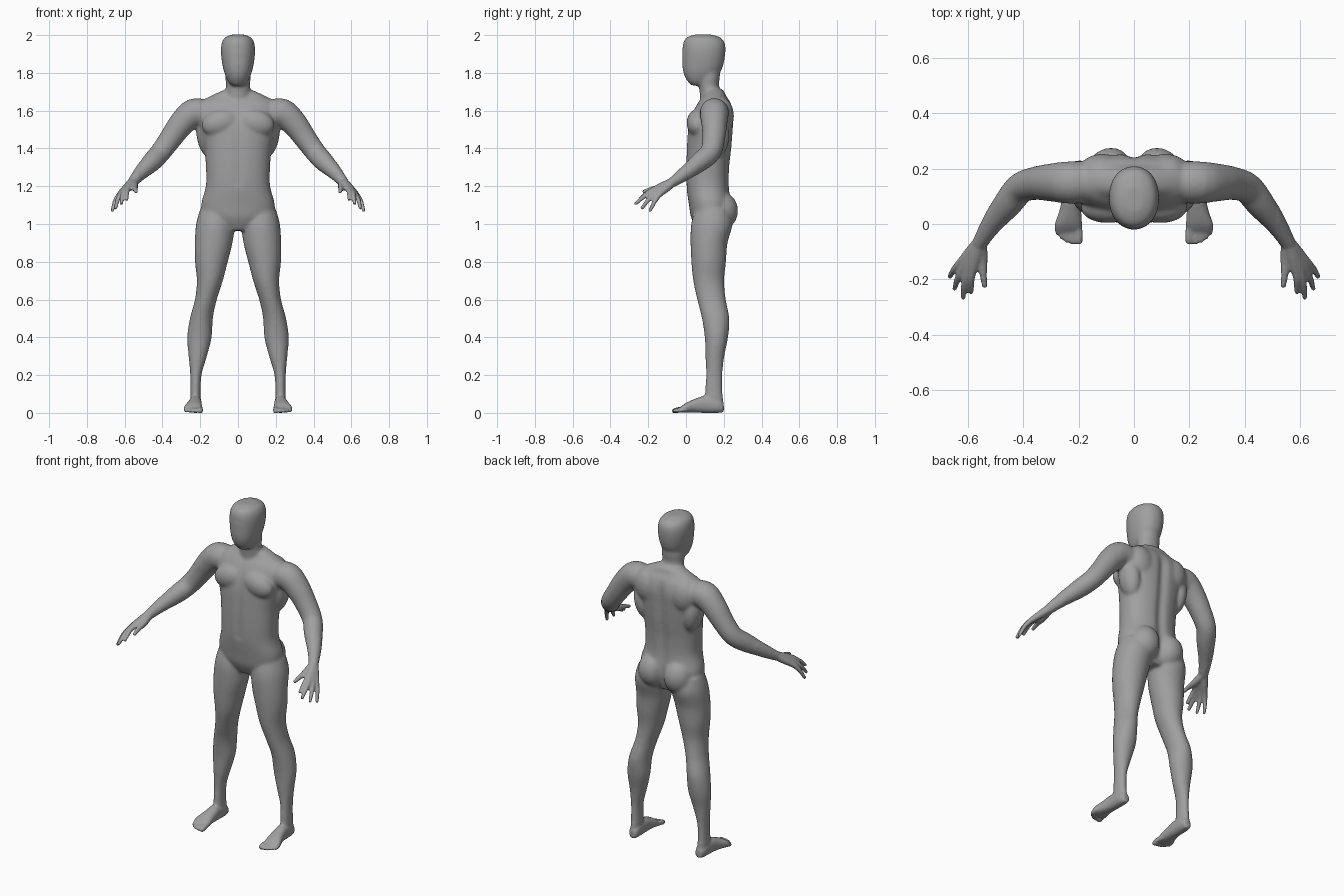
import bpy, bmesh, math
from mathutils import Vector, Matrix

if "Cube" in bpy.data.objects:
    bpy.data.objects.remove(bpy.data.objects["Cube"])

bm = bmesh.new()


def spline(rows, steps=4):
    """Catmull-Rom interpolation of number rows."""
    out = []
    for i in range(len(rows) - 1):
        a, b = rows[max(i - 1, 0)], rows[i]
        c, d = rows[i + 1], rows[min(i + 2, len(rows) - 1)]
        for s in range(steps):
            t = s / steps
            out.append([0.5 * (2 * q + (r - p) * t + (2 * p - 5 * q + 4 * r - w) * t * t
                               + (3 * q - p - 3 * r + w) * t ** 3)
                        for p, q, r, w in zip(a, b, c, d)])
    return out + [list(rows[-1])]


def loft(rings, power=2.0, sides=32):
    """Closed skin through rings of (centre, u axis, v axis)."""
    loops = []
    for c, u, v in rings:
        loop = []
        for k in range(sides):
            a = 2 * math.pi * k / sides
            ca, sa = math.cos(a), math.sin(a)
            f = (abs(ca) ** power + abs(sa) ** power) ** (-1 / power)
            loop.append(bm.verts.new(c + u * ca * f + v * sa * f))
        loops.append(loop)
    for p, q in zip(loops, loops[1:]):
        for k in range(sides):
            bm.faces.new((p[k], p[(k + 1) % sides], q[(k + 1) % sides], q[k]))
    bm.faces.new(loops[0][::-1])
    bm.faces.new(loops[-1])


def stack(rows, power=2.0):
    """Horizontal sections: z, centre x, centre y, radius x, radius y."""
    loft([(Vector((x, y, z)), Vector((rx, 0, 0)), Vector((0, ry, 0)))
          for z, x, y, rx, ry in spline(rows)], power)


def blob(c, r, tilt=0.0):
    m = Matrix.Translation(c) @ Matrix.Rotation(tilt, 4, 'Y') @ Matrix.Diagonal((*r, 1))
    bmesh.ops.create_uvsphere(bm, u_segments=24, v_segments=16, radius=1, matrix=m)


def tube(rows, ref=(0, 0, 1)):
    """Round limb through x, y, z, radius with rounded ends."""
    pts = spline(rows)
    rings = []
    for i, p in enumerate(pts):
        t = Vector(pts[min(i + 1, len(pts) - 1)][:3]) - Vector(pts[max(i - 1, 0)][:3])
        u = t.cross(Vector(ref)).normalized()
        v = t.cross(u).normalized()
        rings.append((Vector(p[:3]), u * p[3], v * p[3]))
    loft(rings, sides=20)
    for p in (pts[0], pts[-1]):
        blob(p[:3], (p[3],) * 3)


# Leg
stack([(1.08, .115, .14, .085, .09), (1.0, .12, .137, .102, .11), (.9, .129, .122, .1, .098),
       (.8, .141, .12, .087, .092), (.7, .149, .12, .069, .082), (.6, .17, .135, .058, .076),
       (.5, .194, .157, .061, .073), (.4, .204, .161, .065, .062), (.3, .213, .153, .049, .05),
       (.2, .223, .149, .03, .044), (.1, .225, .147, .028, .047), (.03, .225, .15, .028, .05)])
# Buttock
blob((.083, .188, 1.07), (.088, .088, .1))
# Foot, sections along y
foot = [(.2, .222, .028, .02, .024), (.17, .224, .04, .031, .04), (.1, .226, .045, .034, .045),
        (.05, .23, .038, .039, .037), (0, .237, .027, .049, .026), (-.03, .238, .016, .046, .014)]
loft([(Vector((x, y, z)), Vector((rx, 0, 0)), Vector((0, 0, rz)))
      for y, x, z, rx, rz in spline(foot)], 2.3)
# Toes
for x, y, r in ((.2, -.06, .015), (.222, -.064, .011), (.241, -.058, .011),
                (.259, -.047, .0105), (.276, -.03, .01)):
    tube([(x * .8 + .046, .01, .02, r), (x, y + .03, .018, r), (x, y, .011, r)])
# Arm and shoulder
tube([(.17, .15, 1.58, .075), (.235, .15, 1.588, .077), (.3, .15, 1.53, .069),
      (.355, .147, 1.455, .061), (.41, .13, 1.38, .056), (.455, .075, 1.33, .053),
      (.51, .005, 1.275, .04), (.555, -.065, 1.225, .028)], (0, 1, .3))
# Palm and fingers
for knuckle, tip in (((.582, -.165, 1.186), (.588, -.245, 1.13)),
                     ((.6, -.168, 1.178), (.617, -.265, 1.108)),
                     ((.615, -.158, 1.166), (.648, -.232, 1.085)),
                     ((.627, -.14, 1.156), (.665, -.19, 1.072))):
    k, t, w = Vector(knuckle), Vector(tip), Vector((.557, -.065, 1.225))
    mid = k.lerp(t, .5) + Vector((.004, 0, .007))
    tube([(*w, .024), (*w.lerp(k, .5), .021), (*k, .0155), (*mid, .0125), (*t, .0095)])
tube([(.552, -.08, 1.215, .022), (.548, -.13, 1.195, .019), (.545, -.18, 1.185, .0135),
      (.54, -.222, 1.172, .0105)])
# Chest muscle, shoulder blade and side muscle
blob((.095, .058, 1.535), (.1, .055, .07), .25)
blob((.115, .19, 1.57), (.085, .064, .1), .2)
blob((.165, .16, 1.47), (.055, .07, .12), .15)

# Mirror the paired parts
geo = bmesh.ops.duplicate(bm, geom=bm.verts[:] + bm.edges[:] + bm.faces[:])['geom']
for e in geo:
    if isinstance(e, bmesh.types.BMVert):
        e.co.x *= -1

# Torso
stack([(.965, 0, .13, .07, .07), (1.03, 0, .13, .17, .102), (1.1, 0, .128, .195, .112),
       (1.2, 0, .116, .17, .114), (1.3, 0, .116, .17, .116), (1.4, 0, .123, .178, .12),
       (1.5, 0, .13, .2, .12), (1.58, 0, .142, .21, .112), (1.64, 0, .15, .2, .088),
       (1.675, 0, .152, .15, .062), (1.71, 0, .15, .075, .05)], 2.3)
# Neck
stack([(1.6, 0, .15, .08, .07), (1.68, 0, .138, .07, .065), (1.73, 0, .122, .064, .053),
       (1.78, 0, .122, .067, .058), (1.85, 0, .12, .06, .06)])
# Head
stack([(1.733, 0, .06, .03, .032), (1.75, 0, .066, .049, .054), (1.78, 0, .076, .065, .083),
       (1.82, 0, .086, .078, .104), (1.87, 0, .092, .087, .112), (1.92, 0, .095, .091, .114),
       (1.96, 0, .095, .086, .11), (1.987, 0, .093, .07, .09), (2.003, 0, .09, .035, .045)], 2.15)
# Brow and nose
blob((0, .02, 1.905), (.06, .042, .022))
blob((0, .01, 1.845), (.018, .033, .03))

bmesh.ops.recalc_face_normals(bm, faces=bm.faces[:])
rough = bpy.data.meshes.new("body_parts")
bm.to_mesh(rough)
bm.free()
helper = bpy.data.objects.new("body_parts", rough)
bpy.context.collection.objects.link(helper)

# Fuse everything into one skin
rem = helper.modifiers.new("fuse", 'REMESH')
rem.mode = 'VOXEL'
rem.voxel_size = .0065
skin = bpy.data.meshes.new_from_object(helper.evaluated_get(bpy.context.evaluated_depsgraph_get()))
bpy.data.objects.remove(helper)
skin.name = "body"
body = bpy.data.objects.new("body", skin)
bpy.context.collection.objects.link(body)

# Spine groove, cleft and chest midline
for v, n in [(v, v.normal.copy()) for v in skin.vertices]:
    x, y, z = v.co
    if abs(x) < .12 and .95 < z < 1.66:
        fade = min(1, (z - .95) / .08, (1.66 - z) / .08)
        if n.y > .2 and y > .15:
            v.co.y -= .016 * fade * math.exp(-(x / .025) ** 2)
        elif n.y < -.2 and y < .1 and z > 1.2:
            v.co.y += .006 * fade * math.exp(-(x / .02) ** 2)

# Soft smoothing on large forms, light smoothing on hands and feet
large = body.vertex_groups.new(name="large_forms")
large.add([v.index for v in skin.vertices if abs(v.co.x) < .52 and v.co.z > .1], 1, 'REPLACE')
for count, group in ((3, ""), (22, "large_forms")):
    mod = body.modifiers.new("soften", 'SMOOTH')
    mod.factor = .5
    mod.iterations = count
    mod.vertex_group = group

mat = bpy.data.materials.new("grey")
mat.diffuse_color = (.35, .35, .35, 1)
mat.use_nodes = True
mat.node_tree.nodes["Principled BSDF"].inputs["Base Color"].default_value = mat.diffuse_color
skin.materials.clear()
skin.materials.append(mat)
for p in skin.polygons:
    p.use_smooth = True
    p.material_index = 0
